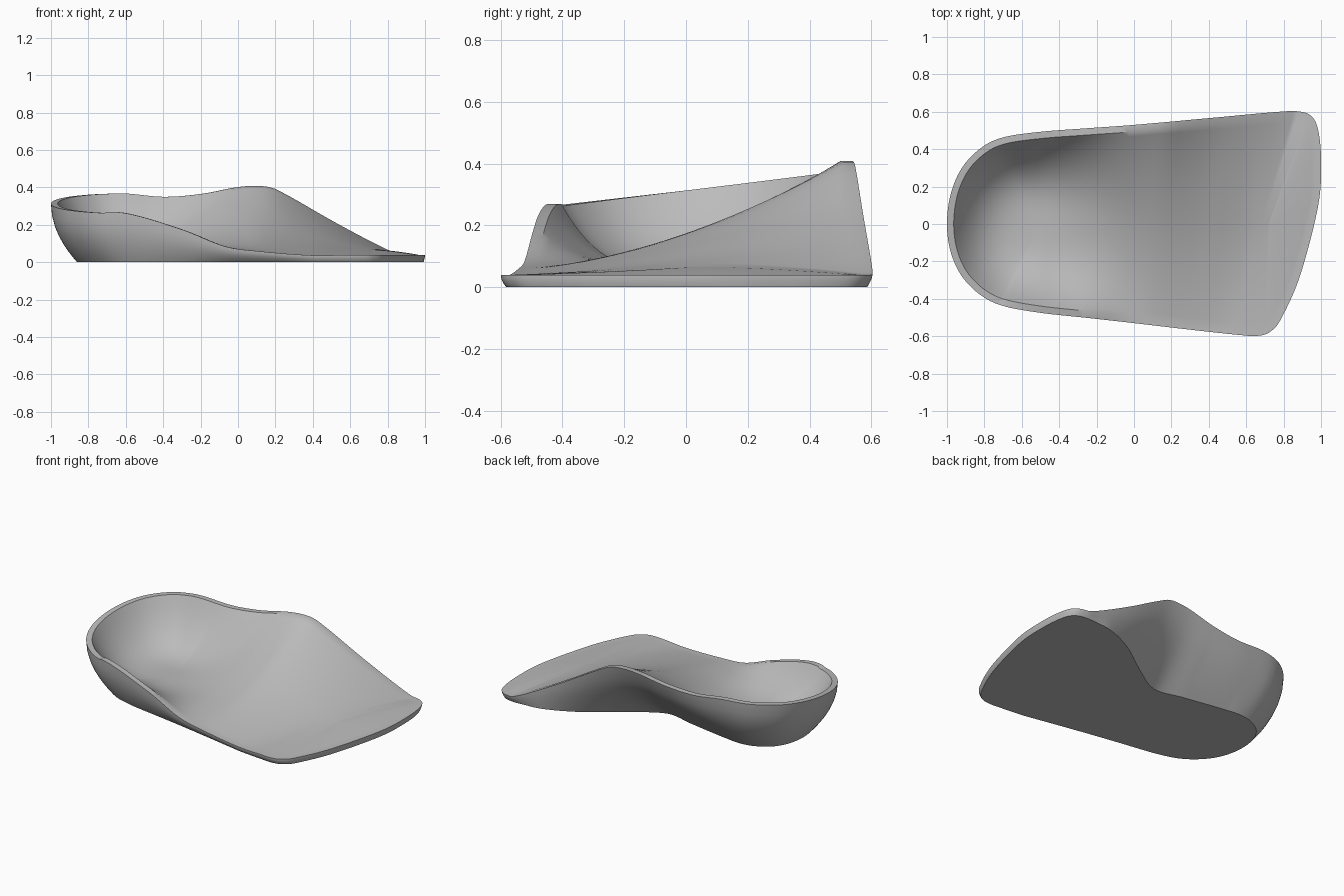
import bpy
import bmesh
from mathutils import Vector

if "Cube" in bpy.data.objects:
    bpy.data.objects.remove(bpy.data.objects["Cube"], do_unlink=True)

STEPS = 10          # samples between outline points
SPINE = (-.5, .72)  # ends of the centre line the surface is drawn from
HEEL_END = -.7      # behind this the rim is one tilted plane


def curve(points, x):
    """Smooth curve through (x, value) points, held flat past the ends."""
    if x <= points[0][0]:
        return points[0][1]
    if x >= points[-1][0]:
        return points[-1][1]
    i = next(k for k in range(len(points) - 1) if x <= points[k + 1][0])

    def slope(k):
        a, b = points[max(k - 1, 0)], points[min(k + 1, len(points) - 1)]
        return (b[1] - a[1]) / (b[0] - a[0])

    (xa, va), (xb, vb) = points[i], points[i + 1]
    w = xb - xa
    t = (x - xa) / w
    bend = t * (1 - t) * w
    return (va + (vb - va) * t * t * (3 - 2 * t)
            + bend * ((1 - t) * slope(i) - t * slope(i + 1)))


def closed_spline(points):
    """Sample a closed smooth loop through the points."""
    n, loop = len(points), []
    for i in range(n):
        a, b, c, d = (Vector(points[(i + k) % n]) for k in (-1, 0, 1, 2))
        for s in range(STEPS):
            t = s / STEPS
            loop.append(b + (c - a) * (t / 2)
                        + (a * 2 - b * 5 + c * 4 - d) * (t * t / 2)
                        + (b * 3 - a - c * 3 + d) * (t ** 3 / 2))
    return loop


# Plan outline: heel to toe along the arch side, and along the outer side
heel, toe = (-1, 0), (.985, .1)
arch_side = [(-.98, .16), (-.92, .3), (-.82, .405), (-.7, .463), (-.5, .493),
             (-.25, .512), (0, .53), (.4, .566), (.75, .598), (.88, .602),
             (.95, .575), (.985, .5), (1, .34)]
outer_side = [(-.98, -.15), (-.92, -.28), (-.82, -.38), (-.7, -.438),
              (-.5, -.475), (-.25, -.502), (0, -.53), (.3, -.565),
              (.55, -.592), (.66, -.598), (.73, -.575), (.79, -.5), (.89, -.27)]
outline = closed_spline([heel] + arch_side + [toe] + outer_side[::-1])
count = len(outline)

# Rim height on each side, floor height and sideways tilt on the centre line
arch_rim = [(-.8, .36), (-.62, .368), (-.4, .35), (-.2, .365), (0, .402),
            (.12, .408), (.2, .39), (.5, .222), (.7, .115), (.85, .045),
            (.9, .04)]
outer_rim = [(-.8, .27), (-.6, .262), (-.3, .175), (-.07, .085), (.1, .06),
             (.4, .037), (.6, .04)]
floor = [(-.6, .05), (-.4, .06), (-.2, .1), (0, .152), (.15, .174),
         (.4, .135), (.6, .088), (.8, .05)]
tilt = [(-.5, 0), (-.2, .2), (0, .33), (.15, .35), (.4, .23), (.6, .12),
        (.8, .03)]
# How cupped the surface is, and how far the base is tucked in
cupping = [(-.7, 3.4), (-.3, 2.6), (0, 2), (.5, 2), (.9, 1.4)]
arch_tuck = [(-1, .28), (-.8, .36), (-.55, .42), (-.2, .56), (0, .64),
             (.22, .44), (.46, .17), (.66, .04), (.8, .03)]
outer_tuck = [(-1, .28), (-.8, .24), (-.6, .18), (0, .09), (.4, .03)]


def is_arch(i):
    return i <= count // 2


def rim_height(i):
    p = outline[i]
    if p.x < HEEL_END:
        return .313 + .115 * p.y
    return curve(arch_rim if is_arch(i) else outer_rim, p.x)


def spine_point(i):
    xs = [min(max(outline[k % count].x, SPINE[0]), SPINE[1])
          for k in (i, count - i)]
    x = sum(xs) / 2
    return Vector((x, 0, curve(floor, x)))


rim, inner, base, centre = [], [], [], []
for i, p in enumerate(outline):
    z = rim_height(i)
    tangent = (outline[(i + 1) % count] - outline[i - 1]).normalized()
    inset = Vector((tangent.y, -tangent.x)) * .036
    c = spine_point(i)
    k = curve(arch_tuck if is_arch(i) else outer_tuck, p.x)
    rim.append(Vector((p.x, p.y, z)))
    inner.append(Vector((p.x + inset.x, p.y + inset.y, z)))
    base.append(Vector((p.x + (c.x - p.x) * k, p.y - p.y * k, 0)))
    centre.append(c)

# Rings: base, outer wall, rim, then the cupped top surface to the centre line
rings = []
for s in (0, .08, .18, .3, .45, .6, .8, 1):
    ring = []
    for i, (b, r) in enumerate(zip(base, rim)):
        bulge = curve([(-.7, 2), (-.2, 1.5)], r.x) if is_arch(i) else 2
        v = b.lerp(r, 1 - (1 - s) ** bulge)
        v.z = r.z * s
        ring.append(v)
    rings.append(ring)
DEPTH = 20
for j in range(DEPTH, -1, -1):
    t = j / DEPTH
    ring = []
    for q, c in zip(inner, centre):
        lean = curve(tilt, c.x) * q.y
        v = c.lerp(q, t)
        v.z = c.z + lean * t + (q.z - c.z - lean) * t ** curve(cupping, q.x)
        ring.append(v)
    rings.append(ring)

bm = bmesh.new()
loops = [[bm.verts.new(v) for v in ring] for ring in rings]
underside = bm.faces.new(loops[0])
for low, high in zip(loops, loops[1:]):
    for i in range(count):
        k = (i + 1) % count
        bm.faces.new((low[i], low[k], high[k], high[i]))
for edge in underside.edges:
    edge.smooth = False
bmesh.ops.remove_doubles(bm, verts=bm.verts, dist=.0005)
bmesh.ops.recalc_face_normals(bm, faces=bm.faces)

mesh = bpy.data.meshes.new("insole")
bm.to_mesh(mesh)
bm.free()
insole = bpy.data.objects.new("insole", mesh)
bpy.context.collection.objects.link(insole)

# Plain grey material
grey = bpy.data.materials.new("plain grey")
grey.use_nodes = True
colour = (.5, .5, .5, 1)
grey.diffuse_color = colour
grey.node_tree.nodes["Principled BSDF"].inputs["Base Color"].default_value = colour
mesh.materials.append(grey)

bpy.context.view_layer.objects.active = insole
insole.select_set(True)
bpy.ops.object.shade_smooth_by_angle(angle=.6, keep_sharp_edges=True)
